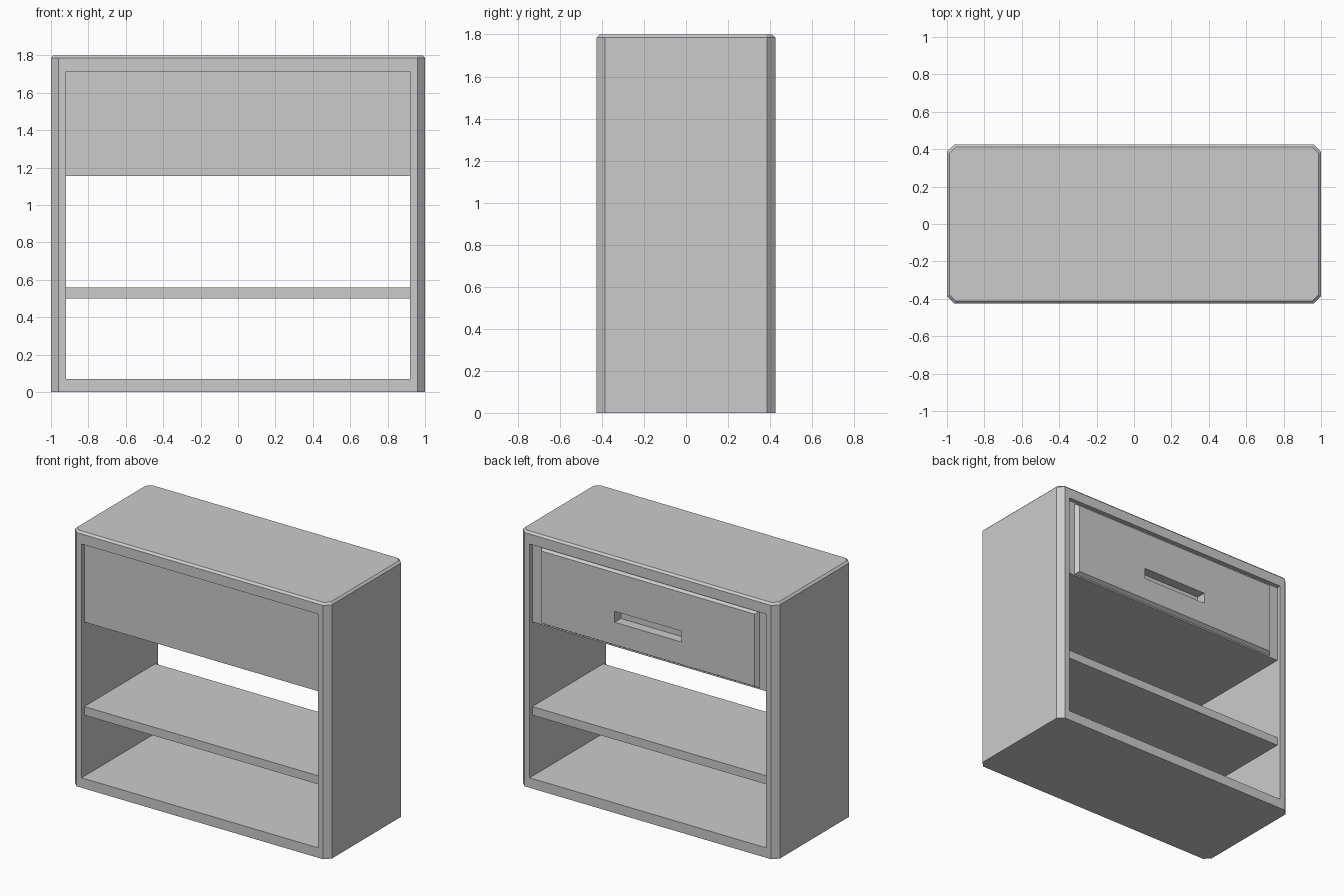
import bpy, bmesh

if "Cube" in bpy.data.objects:
    bpy.data.objects.remove(bpy.data.objects["Cube"])


def box(name, x, y0, y1, z0, z1):
    """Box symmetric in x with half-width x."""
    bm = bmesh.new()
    bmesh.ops.create_cube(bm, size=1)
    for v in bm.verts:
        v.co.x *= 2 * x
        v.co.y = y1 if v.co.y > 0 else y0
        v.co.z = z1 if v.co.z > 0 else z0
    me = bpy.data.meshes.new(name)
    bm.to_mesh(me)
    bm.free()
    ob = bpy.data.objects.new(name, me)
    bpy.context.collection.objects.link(ob)
    return ob


def bevel(ob, width, test):
    """Flat chamfer on all edges that pass the test."""
    bm = bmesh.new()
    bm.from_mesh(ob.data)
    edges = [e for e in bm.edges if test(*(v.co for v in e.verts))]
    bmesh.ops.bevel(bm, geom=edges, offset=width, segments=1,
                    profile=0.5, affect='EDGES')
    bm.to_mesh(ob.data)
    bm.free()


def cut(ob, cutter):
    mod = ob.modifiers.new("cut", 'BOOLEAN')
    mod.operation = 'DIFFERENCE'
    mod.solver = 'EXACT'
    mod.object = cutter
    bpy.context.view_layer.objects.active = ob
    bpy.ops.object.modifier_apply(modifier=mod.name)


# Cabinet shell: chamfered corners and top rim, open front to back
shell = box("cabinet_shell", 1.0, -0.425, 0.425, 0, 1.8)
bevel(shell, 0.04, lambda a, b: abs(a.z - b.z) > 1)
bevel(shell, 0.014, lambda a, b: min(a.z, b.z) > 1.79)
opening = box("opening_cutter", 0.92, -1, 1, 0.07, 1.715)
cut(shell, opening)

# Open shelf
box("shelf", 0.92, -0.395, 0.395, 0.5, 0.56)

# Drawer body and its bevelled front on the rear side
drawer = box("drawer_body", 0.92, -0.395, 0.395, 1.155, 1.715)
panel = box("drawer_front", 0.85, 0.395, 0.422, 1.165, 1.705)
for v in panel.data.vertices:
    if v.co.y > 0.4:
        v.co.x *= 0.83 / 0.85
        v.co.z += 0.016 if v.co.z < 1.4 else -0.016

# Recessed finger grip
grip = box("grip_cutter", 0.26, 0.353, 0.6, 1.34, 1.417)
for part in (drawer, panel):
    cut(part, grip)

for helper in (opening, grip):
    bpy.data.objects.remove(helper, do_unlink=True)
